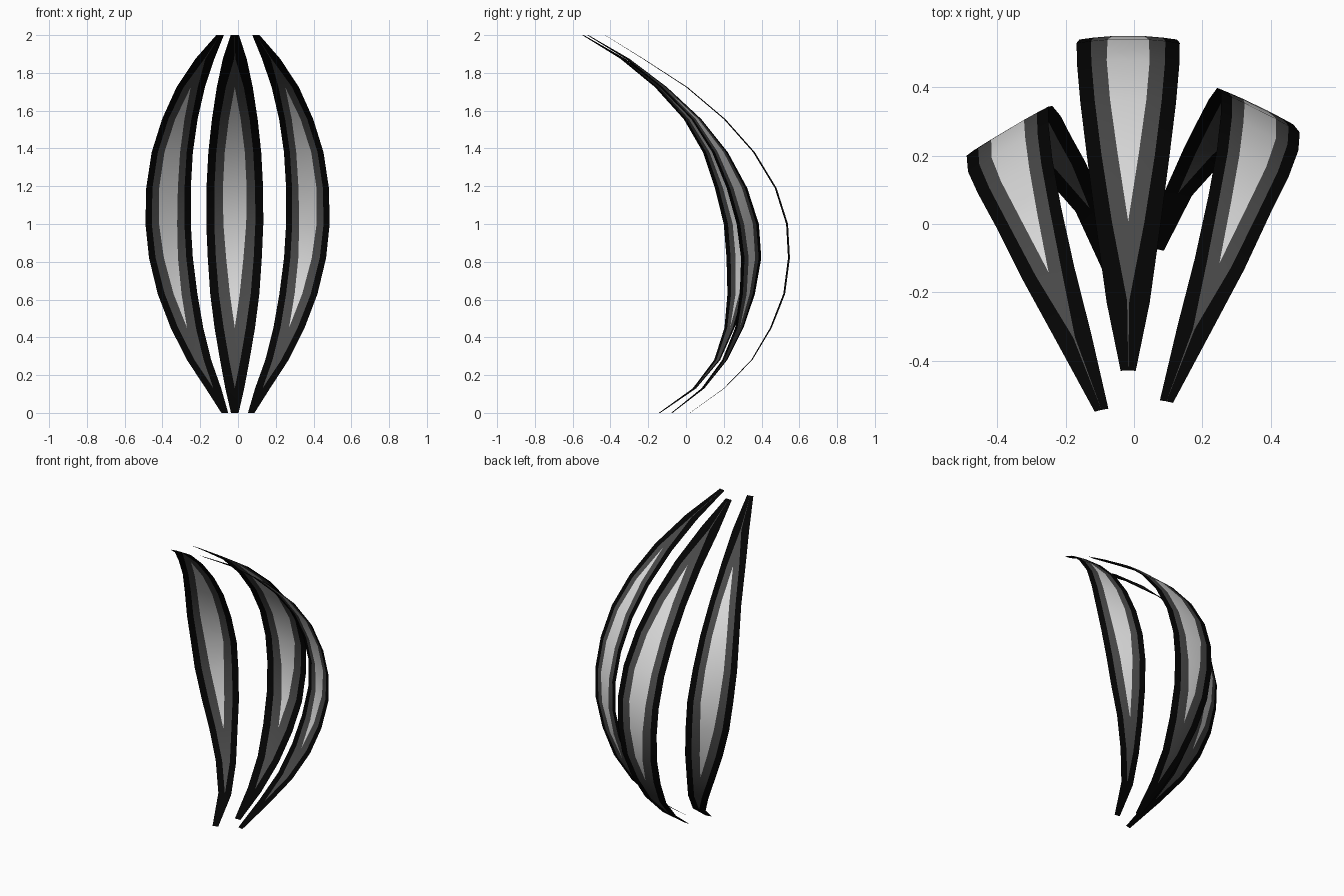
import bpy, bmesh, math

if "Cube" in bpy.data.objects:
    bpy.data.objects.remove(bpy.data.objects["Cube"])


def material(name, v):
    m = bpy.data.materials.new(name)
    m.diffuse_color = (v, v, v, 1)
    m.use_nodes = True
    m.node_tree.nodes["Principled BSDF"].inputs["Base Color"].default_value = m.diffuse_color
    return m


MATS = [material("black_edge", 0.001),
        material("dark_grey_band", 0.065),
        material("pale_grey_core", 0.7)]

# Shared rows from bottom tip to top tip: height and colour band widths
Z = [0, .13, .28, .45, .63, .82, 1.0, 1.19, 1.38, 1.555, 1.725, 1.875, 2.0]
DARK = [0, 0, .38, .55, .65, .70, .72, .72, .70, .65, .50, .05, 0]
PALE = [0, 0, 0, 0, .20, .32, .40, .42, .38, .26, 0, 0, 0]

# Half widths seen from the front, and how far the tilt builds up per row
MID_W = [.02, .05, .078, .107, .13, .143, .151, .15, .14, .121, .095, .063, .022]
SIDE_W = [.018, .041, .064, .086, .105, .116, .12, .118, .109, .094, .075, .05, .02]
TWIST = [.4, .4, .45, .55, .8, .95, 1, .95, .8, .6, .48, .45, .4]

# Spine paths: depth of each blade, sideways spread of the outer two
MID_Y = [.02, .20, .345, .445, .515, .54, .53, .47, .355, .2, 0, -.23, -.43]
LEFT_Y = [-.14, .045, .165, .23, .268, .28, .272, .22, .14, .02, -.145, -.335, -.545]
RIGHT_Y = [-.075, .09, .205, .282, .325, .345, .327, .27, .18, .055, -.118, -.31, -.52]
SIDE_X = [.07, .13, .206, .27, .32, .355, .37, .368, .348, .308, .25, .175, .095]


def blade(name, xs, ys, widths, tilt, scale=1.0, bow=.08):
    """Thin bent leaf with nested colour bands; tilt turns its cross-section."""
    bm = bmesh.new()
    rows = []
    for z, w, k, d, p, x, y in zip(Z, widths, TWIST, DARK, PALE, xs, ys):
        slope = math.tan(math.radians(tilt * k))
        row = []
        for u in (-1, -d, -p, p, d, 1):
            a = u * w * scale
            row.append(bm.verts.new((x + a, y + a * slope + bow * w * (1 - u * u), z)))
        rows.append(row)
    for a, b in zip(rows, rows[1:]):
        for i, mat in enumerate((0, 1, 2, 1, 0)):
            f = bm.faces.new((a[i], a[i + 1], b[i + 1], b[i]))
            f.material_index = mat
            f.smooth = True
    # close the bands to points where their width is zero
    bmesh.ops.remove_doubles(bm, verts=bm.verts, dist=1e-5)
    me = bpy.data.meshes.new(name)
    bm.to_mesh(me)
    bm.free()
    for m in MATS:
        me.materials.append(m)
    ob = bpy.data.objects.new(name, me)
    bpy.context.collection.objects.link(ob)


# Middle blade, furthest back
blade("middle_blade", [-.017] * len(Z), MID_Y, MID_W, 0)
# Side blades, fanned outwards; the left sits slightly further forward
blade("right_blade", SIDE_X, RIGHT_Y, SIDE_W, -27, .96, .04)
blade("left_blade", [-x for x in SIDE_X], LEFT_Y, SIDE_W, 31, 1.0, .04)
